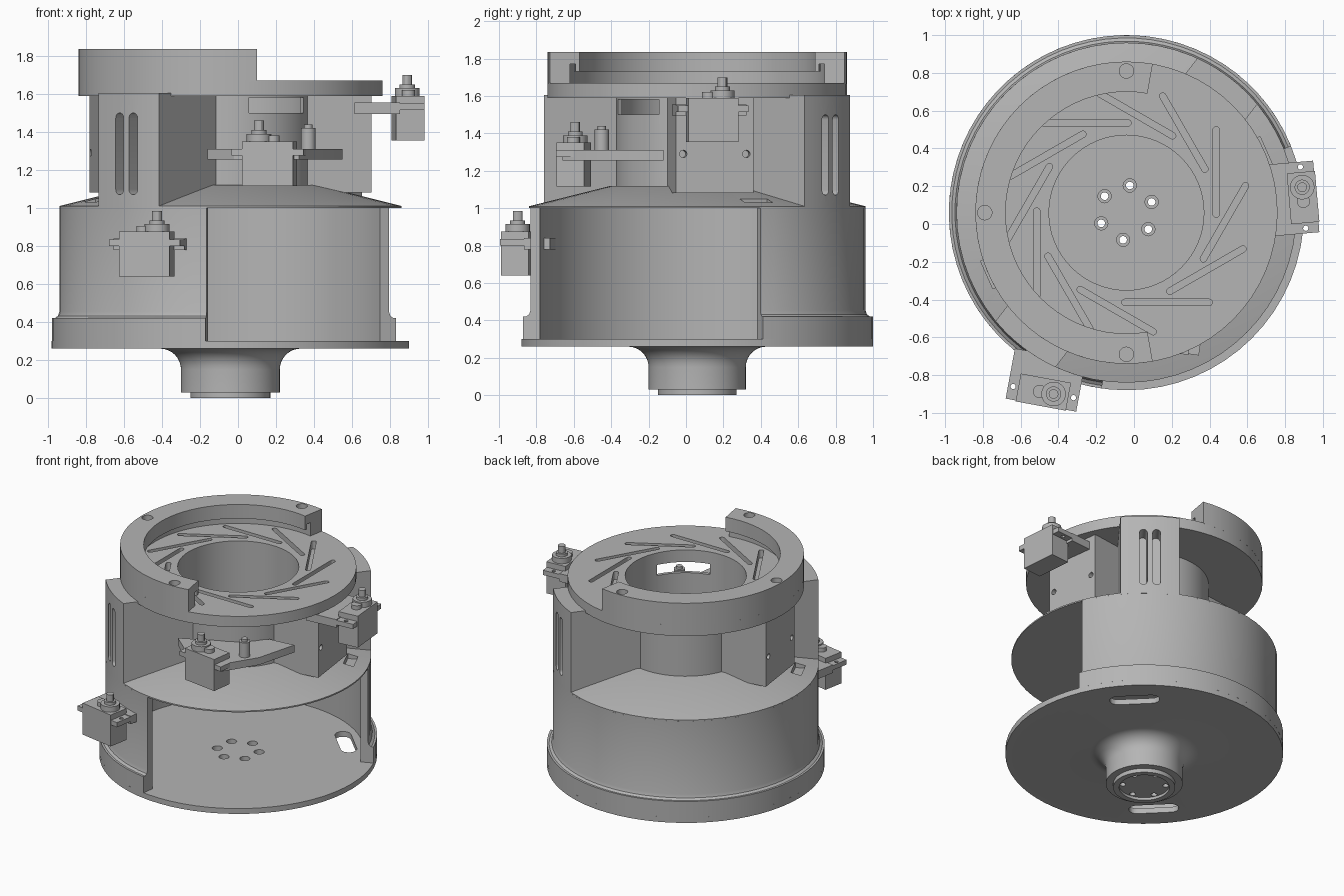
import bpy, bmesh
from math import sin, cos, pi, radians, asin
from mathutils import Matrix, Vector

if "Cube" in bpy.data.objects:
    bpy.data.objects.remove(bpy.data.objects["Cube"])

AXIS = Vector((-0.04, 0.06, 0))   # shared axis of the round parts
COLUMN = radians(52.5)
MOUNT = radians(7.5)

grey = bpy.data.materials.new("plain_grey")
grey.use_nodes = True
grey.diffuse_color = (0.46, 0.46, 0.46, 1)
grey.node_tree.nodes["Principled BSDF"].inputs["Base Color"].default_value = grey.diffuse_color


def rot(a):
    return Matrix.Rotation(a, 4, 'Z')


def prism(bm, pts, z0, z1, m=Matrix()):
    low = [bm.verts.new(m @ Vector((x, y, z0))) for x, y in pts]
    top = [bm.verts.new(m @ Vector((x, y, z1))) for x, y in pts]
    bm.faces.new(low[::-1])
    bm.faces.new(top)
    for i in range(len(pts)):
        j = (i + 1) % len(pts)
        bm.faces.new((low[i], low[j], top[j], top[i]))


def rect(x0, x1, y0, y1):
    return [(x0, y0), (x1, y0), (x1, y1), (x0, y1)]


def arc(r, a0, a1, n, x=0, y=0):
    return [(x + r * cos(a0 + (a1 - a0) * i / n), y + r * sin(a0 + (a1 - a0) * i / n))
            for i in range(n + 1)]


def disc(r, x=0, y=0, n=24):
    return arc(r, 0, 2 * pi, n, x, y)[:-1]


def stadium(length, width):
    h, r = (length - width) / 2, width / 2
    return arc(r, -pi / 2, pi / 2, 8, h) + arc(r, pi / 2, 1.5 * pi, 8, -h)


def revolve(bm, profile, a0=0, a1=360, n=64):
    full = a1 - a0 == 360
    rings = []
    for i in range(n if full else n + 1):
        a = radians(a0 + (a1 - a0) * i / n)
        rings.append([bm.verts.new((r * cos(a), r * sin(a), z)) for r, z in profile])
    count = len(profile)
    for i in range(n):
        p, q = rings[i], rings[(i + 1) % len(rings)]
        for j in range(count):
            k = (j + 1) % count
            if profile[j][0] or profile[k][0]:
                bm.faces.new((p[j], q[j], q[k], p[k]))
    if not full:
        bm.faces.new(rings[0])
        bm.faces.new(rings[-1][::-1])
    bmesh.ops.remove_doubles(bm, verts=bm.verts[:], dist=1e-5)


def finish(bm, name, loc=AXIS, cutter=None):
    """Turn the bmesh into an object, optionally carving the cutter bmesh out of it."""
    obs = []
    for b in (bm, cutter):
        if b:
            bmesh.ops.recalc_face_normals(b, faces=b.faces[:])
            me = bpy.data.meshes.new(name)
            b.to_mesh(me)
            b.free()
            me.materials.append(grey)
            o = bpy.data.objects.new(name, me)
            o.location = loc
            bpy.context.collection.objects.link(o)
            obs.append(o)
    ob = obs[0]
    if cutter:
        mod = ob.modifiers.new("cut", 'BOOLEAN')
        mod.object, mod.solver = obs[1], 'EXACT'
        dg = bpy.context.evaluated_depsgraph_get()
        ob.data = bpy.data.meshes.new_from_object(ob.evaluated_get(dg))
        ob.modifiers.clear()
        bpy.data.objects.remove(obs[1])
    bpy.ops.object.select_all(action='DESELECT')
    ob.select_set(True)
    bpy.context.view_layer.objects.active = ob
    bpy.ops.object.shade_smooth_by_angle(angle=radians(30))
    return ob


# Base disc with flared hub, bolt holes and two long slots
bm, cut = bmesh.new(), bmesh.new()
flare = [(0.37 - 0.11 * cos(t), 0.15 + 0.11 * sin(t)) for t in [i * pi / 16 for i in range(9)]]
revolve(bm, [(0, .02), (.17, .02), (.17, 0), (.21, 0), (.21, .03), (.26, .03)] + flare
        + [(.94, .26), (.94, .30), (0, .30)])
for i in range(6):
    a = radians(23 + 60 * i)
    x, y = 0.145 * cos(a), 0.145 * sin(a)
    # stepped bolt hole
    revolve_bolt = bmesh.new()
    revolve(revolve_bolt, [(0, -.1), (.02, -.1), (.02, .26), (.035, .26), (.035, .4), (0, .4)], n=20)
    bmesh.ops.translate(revolve_bolt, verts=revolve_bolt.verts[:], vec=(x, y, 0))
    tmp = bpy.data.meshes.new("bolt_tmp")
    revolve_bolt.to_mesh(tmp)
    revolve_bolt.free()
    cut.from_mesh(tmp)
    bpy.data.meshes.remove(tmp)
for a in (45, 225):
    prism(cut, stadium(0.34, 0.11), 0.2, 0.4,
          rot(radians(a)) @ Matrix.Translation((0.74, 0, 0)) @ rot(pi / 2))
finish(bm, "base_and_hub", cutter=cut)

# Housing wall, open towards the front left
bm = bmesh.new()
revolve(bm, [(.85, .30), (.94, .30), (.94, .42), (.925, .42), (.908, .432), (.90, .455),
             (.90, 1.0), (.85, 1.0)], 22, 262, 48)
finish(bm, "housing_wall")

# Sloping roof with two small pockets
bm, cut = bmesh.new(), bmesh.new()
revolve(bm, [(.41, 1.0), (.90, 1.0), (.90, 1.01), (.46, 1.12), (.41, 1.12)])
for a in (24, 204):
    prism(cut, rect(.74, .81, -.08, .08), 1.012, 1.3, rot(radians(a)))
finish(bm, "housing_roof", cutter=cut)

# Central tube with a window
bm, cut = bmesh.new(), bmesh.new()
revolve(bm, [(.41, 1.11), (.435, 1.11), (.435, 1.60), (.41, 1.60)])
prism(cut, rect(.2, .6, -.18, .18), 1.50, 1.58, rot(COLUMN - 1.5 * pi + 1.5 * pi - radians(105)))
finish(bm, "central_tube", cutter=cut)

# Two slotted columns and two mounting blocks, opposite each other
for side, turn in (("back", 0), ("front", pi)):
    bm, cut = bmesh.new(), bmesh.new()
    m = rot(COLUMN + turn)
    o, i = asin(.2 / .9), asin(.2 / .42)
    prism(bm, arc(.90, -o, o, 8) + arc(.42, i, -i, 8), 1.0, 1.605, m)
    for off in (-.045, .045):
        # upright slot in the outer face
        flip = m @ Matrix.Translation((0, off, 1.285)) @ Matrix.Rotation(pi / 2, 4, 'Y')
        prism(cut, stadium(.43, .055), .78, 1.0, flip)
    finish(bm, side + "_column", cutter=cut)

    bm, cut = bmesh.new(), bmesh.new()
    m = rot(MOUNT + turn)
    prism(bm, [(.72, -.21), (.72, .21)] + arc(.42, pi / 6, -pi / 6, 8), 1.08, 1.595, m)
    for off in (-.17, .17):
        flip = m @ Matrix.Translation((0, off, 1.29)) @ Matrix.Rotation(pi / 2, 4, 'Y')
        prism(cut, disc(.02, n=16), .66, .8, flip)
    finish(bm, side + "_mount_block", cutter=cut)

# Top plate with twelve slanted grooves
bm, cut = bmesh.new(), bmesh.new()
revolve(bm, [(.41, 1.59), (.80, 1.59), (.80, 1.67), (.41, 1.67)])
for i in range(12):
    prism(cut, stadium(.48, .034), 1.61, 1.8,
          rot(i * pi / 6) @ Matrix.Translation((.475, .215, 0)) @ rot(pi / 2))
finish(bm, "top_plate", cutter=cut)

# Raised half ring with an overhanging lip and three screw holes
bm, cut = bmesh.new(), bmesh.new()
revolve(bm, [(.69, 1.665), (.80, 1.665), (.80, 1.835), (.64, 1.835), (.64, 1.73), (.66, 1.73),
             (.66, 1.77), (.69, 1.77)], 80, 280, 40)
for a in (90, 180, 270):
    prism(cut, disc(.038, .75), 1.77, 1.9, rot(radians(a)))
finish(bm, "half_ring", cutter=cut)


# Small servo motors: body, ears, gear housing, spindle and support arm
def servo(name, x, y, z, angle, arm):
    m = rot(radians(angle))
    bm = bmesh.new()
    prism(bm, rect(-.135, .135, -.075, .075), 0, .235, m)
    prism(bm, disc(.065, .055), .23, .275, m)
    prism(bm, disc(.035, -.02), .23, .265, m)
    prism(bm, disc(.04, .055), .27, .295, m)
    prism(bm, disc(.026, .055, n=12), .29, .345, m)
    cut = bmesh.new()
    ears = bmesh.new()
    prism(ears, rect(-.19, .19, -.07, .07), .16, .195, m)
    for s in (-.163, .163):
        prism(cut, disc(.014, s, n=12), .1, .3, m)
    finish(bm, name + "_body", (x, y, z))
    finish(ears, name + "_ears", (x, y, z), cut)
    if arm:
        bm = bmesh.new()
        prism(bm, rect(-.19, .19, .06, arm), .14, .20, m)
        finish(bm, name + "_arm", (x, y, z))


servo("front_servo", -.48, -.89, .64, -10.5, .2)
servo("side_servo", .895, .14, 1.355, 95, .3)
servo("inner_servo", .165, -.6, 1.115, 172, 0)

# Shelf carrying the inner servo, with an upright post
bm = bmesh.new()
prism(bm, [(-.16, -.48), (-.02, -.60), (.32, -.66), (.47, -.42), (.55, -.12), (.36, -.14),
           (.12, -.34)], 1.255, 1.31)
finish(bm, "inner_shelf", (0, 0, 0))
bm = bmesh.new()
prism(bm, disc(.038, .37, -.45), 1.28, 1.42)
prism(bm, disc(.022, .37, -.45), 1.41, 1.44)
finish(bm, "shelf_post", (0, 0, 0))
